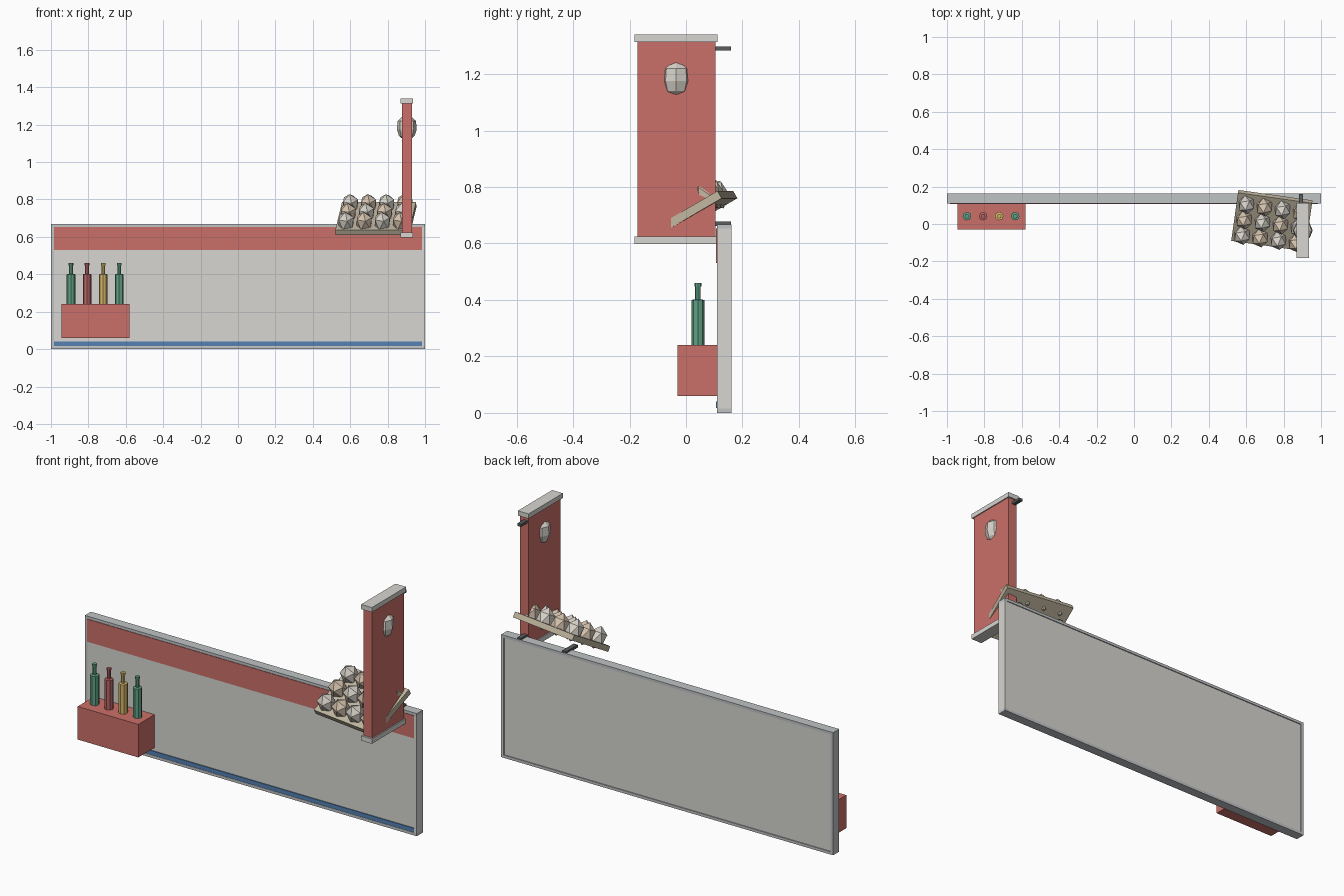
import bpy, bmesh, math
from mathutils import Matrix, Vector

if "Cube" in bpy.data.objects:
    bpy.data.objects.remove(bpy.data.objects["Cube"])


def mat(name, r, g, b):
    m = bpy.data.materials.new(name)
    m.diffuse_color = (r, g, b, 1)
    m.use_nodes = True
    m.node_tree.nodes["Principled BSDF"].inputs["Base Color"].default_value = m.diffuse_color
    return m


RED = mat("red", 0.60, 0.16, 0.14)
BLUE = mat("blue", 0.09, 0.22, 0.45)
PALE = mat("pale_grey", 0.68, 0.67, 0.64)
STEEL = mat("steel", 0.53, 0.55, 0.56)
DARK = mat("dark_metal", 0.10, 0.11, 0.11)
TAN = mat("card", 0.53, 0.47, 0.35)
GREEN = mat("green_glass", 0.12, 0.36, 0.24)
WINE = mat("red_glass", 0.48, 0.13, 0.13)
GOLD = mat("gold_glass", 0.66, 0.47, 0.14)
SHELLS = [mat("shell_light", 0.68, 0.64, 0.58), mat("shell_brown", 0.66, 0.54, 0.42)]


def finish(name, bm, material, matrix=Matrix()):
    bmesh.ops.recalc_face_normals(bm, faces=bm.faces)
    me = bpy.data.meshes.new(name)
    bm.to_mesh(me)
    bm.free()
    me.materials.append(material)
    ob = bpy.data.objects.new(name, me)
    ob.matrix_world = matrix
    bpy.context.collection.objects.link(ob)
    return ob


def box(name, x, y, z, material, matrix=Matrix()):
    """Box from (min, max) pairs on each axis."""
    bm = bmesh.new()
    bmesh.ops.create_cube(bm, size=1)
    for v in bm.verts:
        v.co = Vector([(a + b) / 2 + c * (b - a) for (a, b), c in zip((x, y, z), v.co)])
    return finish(name, bm, material, matrix)


def lathe(name, profile, sides, loc, material):
    """Closed solid of revolution about z; profile is (radius, height)."""
    bm = bmesh.new()
    rings = []
    for r, z in profile:
        n = 1 if r == 0 else sides
        rings.append([bm.verts.new((r * math.cos(2 * math.pi * i / sides),
                                    r * math.sin(2 * math.pi * i / sides), z)) for i in range(n)])
    for a, b in zip(rings, rings[1:]):
        for i in range(sides):
            j = (i + 1) % sides
            quad = [a[i % len(a)], a[j % len(a)], b[j % len(b)], b[i % len(b)]]
            bm.faces.new(list(dict.fromkeys(quad)))
    return finish(name, bm, material, Matrix.Translation(loc))


# Long board with a slim frame, red header band and blue base line
box("board_panel", (-0.99, 0.99), (0.112, 0.157), (0.01, 0.66), PALE)
for name, z in (("frame_bottom", (0, 0.015)), ("frame_top", (0.653, 0.668))):
    box(name, (-1, 1), (0.11, 0.162), z, STEEL)
for name, x in (("frame_left", (-1, -0.985)), ("frame_right", (0.985, 1))):
    box(name, x, (0.11, 0.162), (0.015, 0.653), PALE if x[0] > 0 else STEEL)
box("header_band", (-0.985, 0.985), (0.107, 0.115), (0.53, 0.653), RED)
box("base_line", (-0.985, 0.985), (0.107, 0.115), (0.018, 0.04), BLUE)

# Bottle crate and bottles
box("bottle_crate", (-0.945, -0.58), (-0.03, 0.11), (0.06, 0.24), RED)
bottle = [(0, 0.235), (0.023, 0.235), (0.023, 0.40), (0.010, 0.402), (0.010, 0.448),
          (0.0125, 0.448), (0.0125, 0.46), (0, 0.46)]
for i, glass in enumerate((GREEN, WINE, GOLD, GREEN)):
    lathe("bottle_%d" % (i + 1), bottle, 8, (-0.893 + i * 0.086, 0.042, 0), glass)

# Upright projecting sign with end caps and an egg emblem on both faces
box("sign_panel", (0.876, 0.929), (-0.172, 0.104), (0.622, 1.318), RED)
for name, z in (("sign_cap_bottom", (0.598, 0.624)), ("sign_cap_top", (1.314, 1.34))):
    box(name, (0.87, 0.935), (-0.183, 0.112), z, PALE)
lathe("egg_emblem", [(0, -0.08), (0.042, -0.045), (0.053, -0.01), (0.049, 0.035), (0, 0.08)],
      8, (0.9025, -0.035, 1.185), SHELLS[0])
box("sign_bracket_top", (0.882, 0.904), (0.10, 0.16), (1.284, 1.298), DARK)
box("sign_bracket_bottom", (0.882, 0.904), (0.10, 0.16), (0.662, 0.677), DARK)
box("tray_bracket", (0.61, 0.635), (0.06, 0.16), (0.662, 0.677), DARK)

# Tilted egg tray with a 4 x 3 grid of faceted eggs
tilt = (Matrix.Translation((0.737, 0.018, 0.698)) @ Matrix.Rotation(math.radians(-8), 4, 'Z')
        @ Matrix.Rotation(math.radians(30), 4, 'X'))
box("egg_tray", (-0.2, 0.2), (-0.15, 0.15), (-0.015, 0.015), TAN, tilt)
for row in range(3):
    for col in range(4):
        bm = bmesh.new()
        bmesh.ops.create_icosphere(bm, subdivisions=1, radius=1)
        bmesh.ops.scale(bm, vec=(0.048, 0.048, 0.06), verts=bm.verts)
        place = Matrix.Translation(((col - 1.5) * 0.098, (row - 1) * 0.096, 0.035))
        finish("egg_%d_%d" % (row + 1, col + 1), bm, SHELLS[(row + col) % 2], tilt @ place)
